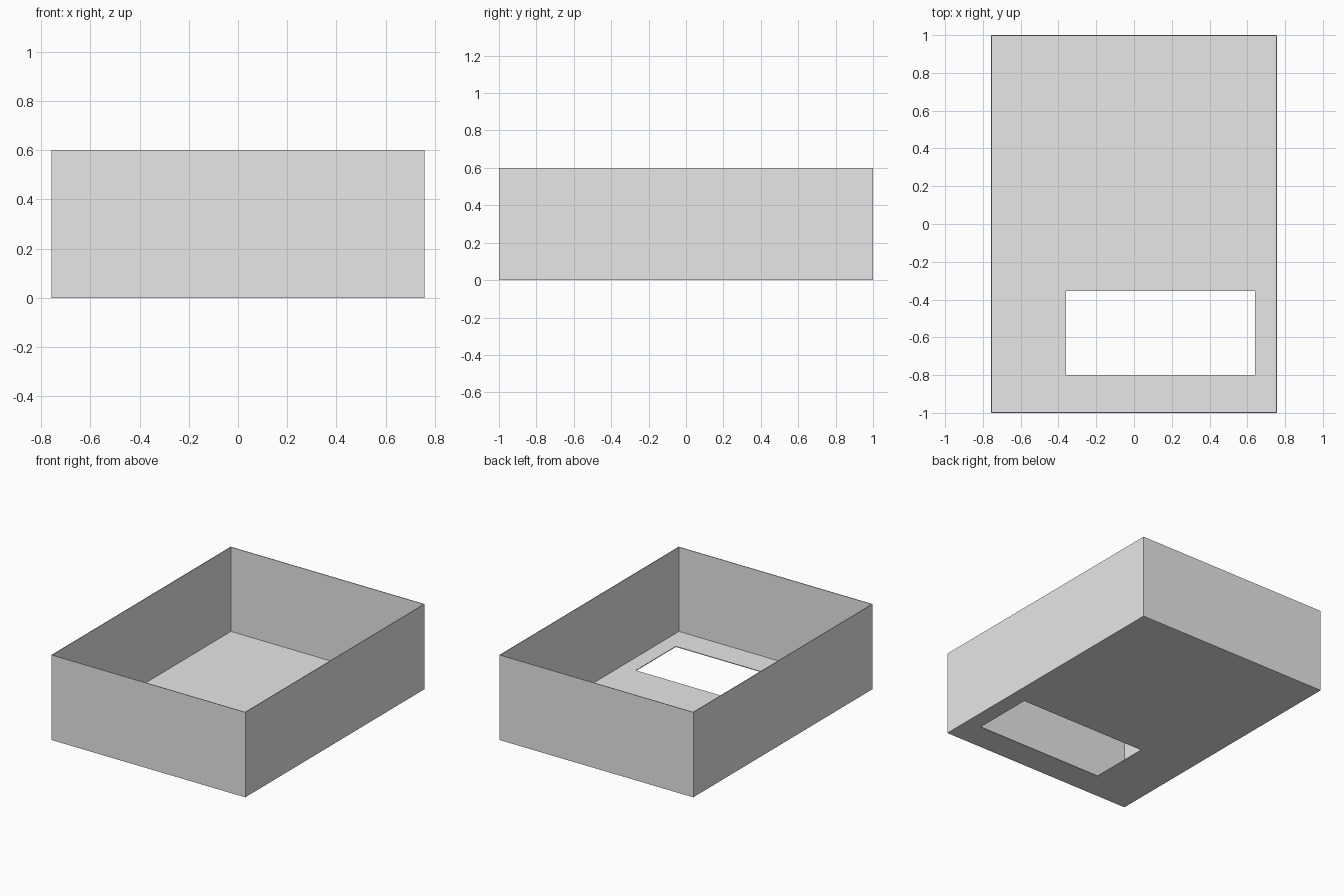
import bpy, bmesh

cube = bpy.data.objects.get("Cube")
if cube:
    bpy.data.objects.remove(cube, do_unlink=True)

HALF_X, HALF_Y, HEIGHT, WALL = 0.757, 1.0, 0.6, 0.005

# Plain grey
grey = bpy.data.materials.new("plain grey")
grey.use_nodes = True
colour = (0.8, 0.8, 0.8, 1.0)
grey.diffuse_color = colour
bsdf = next(n for n in grey.node_tree.nodes if n.type == "BSDF_PRINCIPLED")
bsdf.inputs["Base Color"].default_value = colour


def rectangle(bm, x0, x1, y0, y1, z):
    """Four corners, anticlockwise from above."""
    return [bm.verts.new((x, y, z))
            for x, y in ((x0, y0), (x1, y0), (x1, y1), (x0, y1))]


# Open tray: a floor ring around the cut-out, plus four walls
bm = bmesh.new()
base = rectangle(bm, -HALF_X, HALF_X, -HALF_Y, HALF_Y, 0)
rim = rectangle(bm, -HALF_X, HALF_X, -HALF_Y, HALF_Y, HEIGHT)
hole = rectangle(bm, -0.36, 0.64, -0.80, -0.355, 0)
for i in range(4):
    j = (i + 1) % 4
    bm.faces.new((hole[i], hole[j], base[j], base[i]))
    bm.faces.new((base[i], base[j], rim[j], rim[i]))

mesh = bpy.data.meshes.new("open_box")
bm.to_mesh(mesh)
bm.free()
mesh.materials.append(grey)
box = bpy.data.objects.new("open_box", mesh)
bpy.context.collection.objects.link(box)

# Thin sheet thickness, grown inwards
sheet = box.modifiers.new("sheet thickness", "SOLIDIFY")
sheet.thickness = WALL
sheet.offset = -1
sheet.use_even_offset = True
